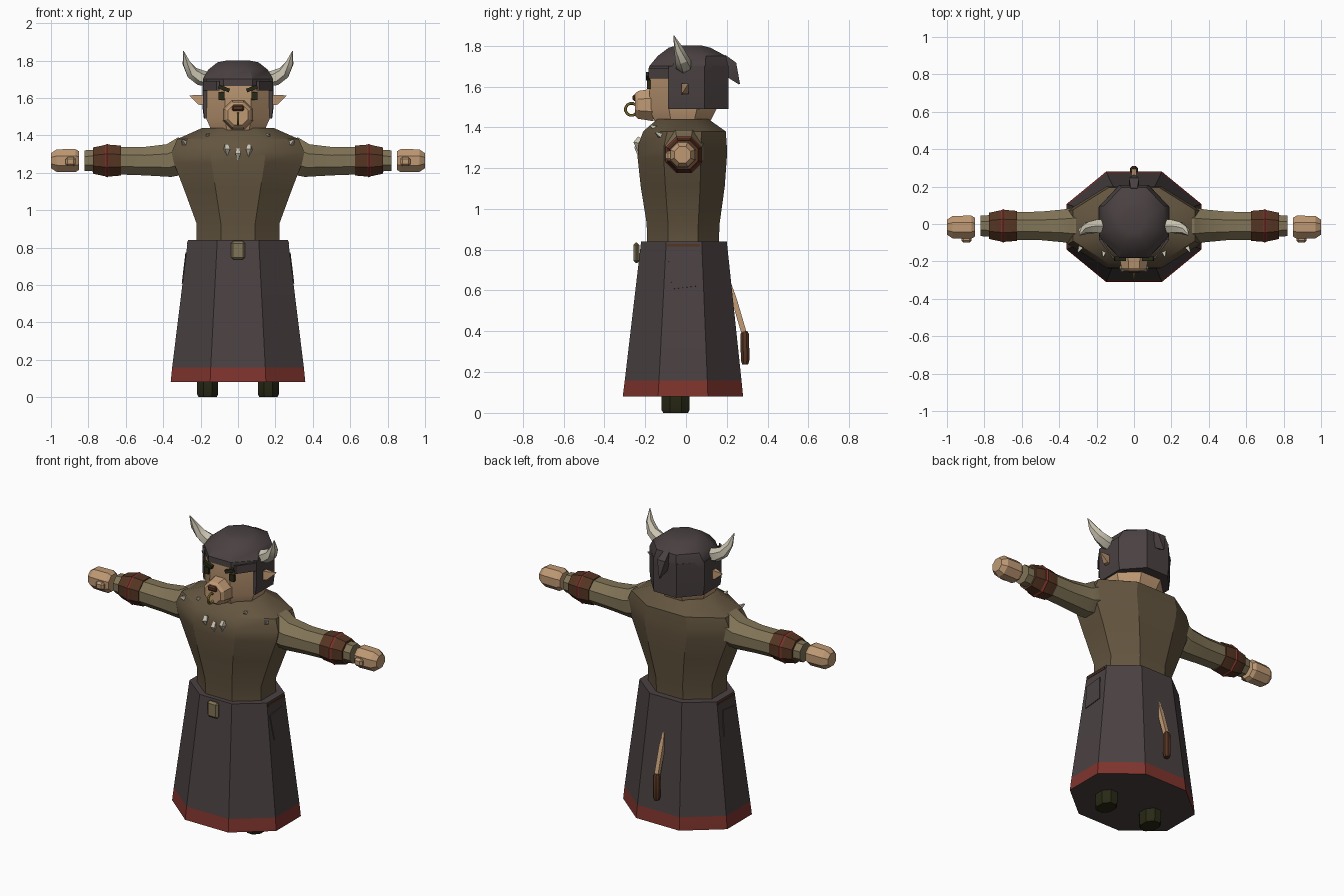
import bpy
import bmesh
from math import pi, cos, sin, radians
from mathutils import Vector, Euler

cube = bpy.data.objects.get("Cube")
if cube:
    bpy.data.objects.remove(cube, do_unlink=True)


def material(name, r, g, b):
    m = bpy.data.materials.new(name)
    m.use_nodes = True
    m.diffuse_color = (r, g, b, 1)
    m.node_tree.nodes["Principled BSDF"].inputs["Base Color"].default_value = (r, g, b, 1)
    return m


CHARCOAL = material("charcoal cloth", .068, .052, .053)
TUNIC = material("brown tunic", .125, .09, .05)
SLEEVE = material("olive sleeve", .22, .175, .095)
SKIN = material("skin", .52, .32, .175)
LEATHER = material("leather", .09, .035, .016)
RED = material("red trim", .21, .034, .026)
IVORY = material("ivory", .58, .54, .43)
DARK = material("dark green", .022, .022, .008)
GOLD = material("gold", .3, .21, .04)


def finish(name, bm, mats, mirror=False, rule=None):
    bmesh.ops.recalc_face_normals(bm, faces=bm.faces)
    if rule:
        for f in bm.faces:
            f.material_index = rule(f)
    mesh = bpy.data.meshes.new(name)
    bm.to_mesh(mesh)
    bm.free()
    for m in mats:
        mesh.materials.append(m)
    ob = bpy.data.objects.new(name, mesh)
    bpy.context.collection.objects.link(ob)
    if mirror:
        ob.modifiers.new("Mirror", "MIRROR")
    bpy.ops.object.select_all(action="DESELECT")
    ob.select_set(True)
    bpy.context.view_layer.objects.active = ob
    bpy.ops.object.shade_smooth_by_angle(angle=radians(30))
    return ob


def loft(name, rings, mats, **kw):
    """Skin a list of equal rings of points and cap both ends."""
    bm = bmesh.new()
    rows = [[bm.verts.new(p) for p in ring] for ring in rings]
    n = len(rows[0])
    for a, b in zip(rows, rows[1:]):
        for i in range(n):
            j = (i + 1) % n
            bm.faces.new((a[i], a[j], b[j], b[i]))
    bm.faces.new(rows[0])
    bm.faces.new(rows[-1])
    return finish(name, bm, mats, **kw)


def octagon(z, half_x, front, back, x=0):
    """Level eight-sided ring between the given front and back."""
    k = 1 / cos(pi / 8)
    cy, hy = (front + back) / 2, (back - front) / 2
    return [(x + half_x * k * cos(a), cy + hy * k * sin(a), z)
            for a in [(i + .5) * pi / 4 for i in range(8)]]


def tube(name, path, radii, mat, sides=8, flat=1, **kw):
    """Tapered tube along a path; flat squeezes it sideways."""
    pts = [Vector(p) for p in path]
    rings = []
    for i, (p, r) in enumerate(zip(pts, radii)):
        d = pts[min(i + 1, len(pts) - 1)] - pts[max(i - 1, 0)]
        q = d.to_track_quat("Z", "Y")
        r /= cos(pi / sides)
        rings.append([p + q @ Vector((r * flat * cos(a), r * sin(a), 0))
                      for a in [(k + .5) * 2 * pi / sides for k in range(sides)]])
    return loft(name, rings, [mat], **kw)


def box(name, centre, size, mat, rot=(0, 0, 0), bevel=0, **kw):
    bm = bmesh.new()
    bmesh.ops.create_cube(bm, size=1)
    turn = Euler(rot)
    for v in bm.verts:
        v.co = Vector([c * s for c, s in zip(v.co, size)])
    if bevel:
        bmesh.ops.bevel(bm, geom=bm.edges[:], offset=bevel, segments=1, affect="EDGES")
    for v in bm.verts:
        v.co = turn.to_matrix() @ v.co + Vector(centre)
    return finish(name, bm, [mat], **kw)


def torus(name, centre, axis, major, minor, mat, n=8, **kw):
    """Ring around the x axis."""
    bm = bmesh.new()
    rows = []
    for i in range(n):
        a = (i + .5) * 2 * pi / n
        rows.append([bm.verts.new((centre[0] + minor * sin(b),
                                   centre[1] + (major + minor * cos(b)) * cos(a),
                                   centre[2] + (major + minor * cos(b)) * sin(a)))
                     for b in [k * pi / 3 for k in range(6)]])
    for i in range(n):
        for k in range(6):
            a, b, m = rows[i], rows[(i + 1) % n], (k + 1) % 6
            bm.faces.new((a[k], a[m], b[m], b[k]))
    return finish(name, bm, [mat], **kw)


# Robe skirt with a red hem
loft("skirt", [octagon(.08, .36, -.31, .28), octagon(.16, .352, -.3, .272),
               octagon(.84, .268, -.22, .2)], [CHARCOAL, RED],
     rule=lambda f: int(f.calc_center_median().z < .15 and abs(f.normal.z) < .8))
loft("feet", [octagon(0, .048, -.112, .01, .162), octagon(.015, .056, -.12, .018, .162),
              octagon(.09, .056, -.12, .018, .162)], [DARK], mirror=True)

# Tunic
loft("torso", [octagon(*r) for r in (
    (.82, .222, -.19, .16), (.93, .222, -.193, .165), (1.11, .288, -.222, .19),
    (1.25, .342, -.237, .2), (1.31, .355, -.235, .2), (1.38, .325, -.21, .195),
    (1.44, .19, -.14, .11))], [TUNIC])

# Arms, cuffs, hands
Y, Z = -.01, 1.265
tube("sleeves", [(.22, Y, 1.3), (.3, Y, 1.29), (.37, Y, 1.265), (.5, Y, 1.262), (.64, Y, Z)],
     [.085, .1, .088, .076, .074], SLEEVE, mirror=True)
tube("cuffs", [(.625, Y, Z), (.7, Y, Z), (.775, Y, Z)], [.08, .086, .07], LEATHER, mirror=True)
torus("cuff_bands", (.7, Y, Z), "x", .084, .013, RED, mirror=True)
tube("wrists", [(.76, Y, Z), (.82, Y, Z)], [.058, .055], SLEEVE, mirror=True)
tube("hands", [(.85, -.017, Z), (.87, -.017, Z), (.97, -.017, Z), (1, -.017, Z)],
     [.05, .062, .06, .04], SKIN, mirror=True)
box("thumbs", (.895, -.08, 1.26), (.055, .04, .05), SKIN, bevel=.012, mirror=True)

# Head and hair
loft("head", [octagon(1.41, .135, -.145, .11), octagon(1.49, .17, -.18, .15),
              octagon(1.7, .172, -.175, .16)], [SKIN])
loft("hair_cap", [octagon(*r) for r in (
    (1.665, .187, -.182, .208), (1.7, .187, -.18, .208), (1.75, .16, -.138, .195),
    (1.79, .11, -.085, .12), (1.8, .06, -.05, .08))], [CHARCOAL])
half = [(.187, -.085), (.19, .09), (.08, .208)]
outline = half + [(-x, y) for x, y in reversed(half)]
loft("hair_back", [[(x * s, y, z) for x, y in outline]
                   for z, s in ((1.49, .96), (1.55, 1), (1.7, 1))], [CHARCOAL])
loft("hair_locks", [[(.187, -.085, z), (.168, -.085, z), (.13, -.15, z), (.1, -.184, z), (.115, -.184, z)]
                    for z in (1.64, 1.69)], [CHARCOAL], mirror=True)
tube("hair_tuft", [(0, .17, 1.735), (0, .21, 1.69), (0, .262, 1.612)], [.03, .045, .003],
     CHARCOAL, sides=4, flat=.6)

# Horns and ears
tube("horns", [(.16, -.012, 1.7), (.2, -.012, 1.708), (.245, -.02, 1.735),
               (.275, -.036, 1.785), (.292, -.06, 1.85)],
     [.034, .036, .03, .02, .002], IVORY, sides=6, mirror=True)
tube("ears", [(.165, -.01, 1.585), (.2, -.005, 1.59), (.258, .01, 1.612)],
     [.025, .027, .002], SKIN, sides=4, flat=.6, mirror=True)

# Face
box("eyes", (.088, -.182, 1.61), (.032, .016, .042), DARK, mirror=True)
box("brows", (.075, -.186, 1.65), (.062, .022, .02), DARK, rot=(0, -.35, 0), mirror=True)
tube("muzzle", [(0, -.16, 1.51), (0, -.235, 1.51), (0, -.25, 1.51)], [.08, .068, .054], SKIN)
box("nose", (0, -.245, 1.545), (.062, .035, .032), LEATHER, bevel=.008)
torus("nose_ring", (0, -.267, 1.488), "x", .03, .007, GOLD, n=12)

# Tooth necklace and shoulder studs
for i, (x, top) in enumerate(((-.06, 1.35), (0, 1.325), (.06, 1.35))):
    tube(f"tooth_{i + 1}", [(x, -.226, top), (x, -.24, top - .025), (x * .95, -.234, top - .065)],
         [.01, .014, .002], IVORY, sides=4)
tube("collar_studs", [(.16, -.15, 1.395), (.165, -.175, 1.41)], [.012, .003], IVORY, sides=4, mirror=True)
tube("shoulder_studs", [(.285, -.125, 1.36), (.3, -.15, 1.375)], [.012, .003], IVORY, sides=4, mirror=True)

# Belt buckle, hip pouches and straps
box("buckle", (0, -.243, .785), (.075, .03, .1), SLEEVE, bevel=.012)
box("hip_pouches", (.283, -.018, .69), (.016, .12, .155), CHARCOAL, rot=(.12, -.12, 0), mirror=True)
box("belt_straps", (.268, -.012, .822), (.012, .16, .012), LEATHER, mirror=True)

# Knife hanging at the back
tube("knife_blade", [(0, .215, .64), (0, .235, .56), (0, .285, .39)], [.004, .013, .013], SKIN, sides=4)
tube("knife_handle", [(0, .286, .4), (0, .288, .385), (0, .29, .26), (0, .29, .238)],
     [.014, .021, .021, .015], LEATHER)
